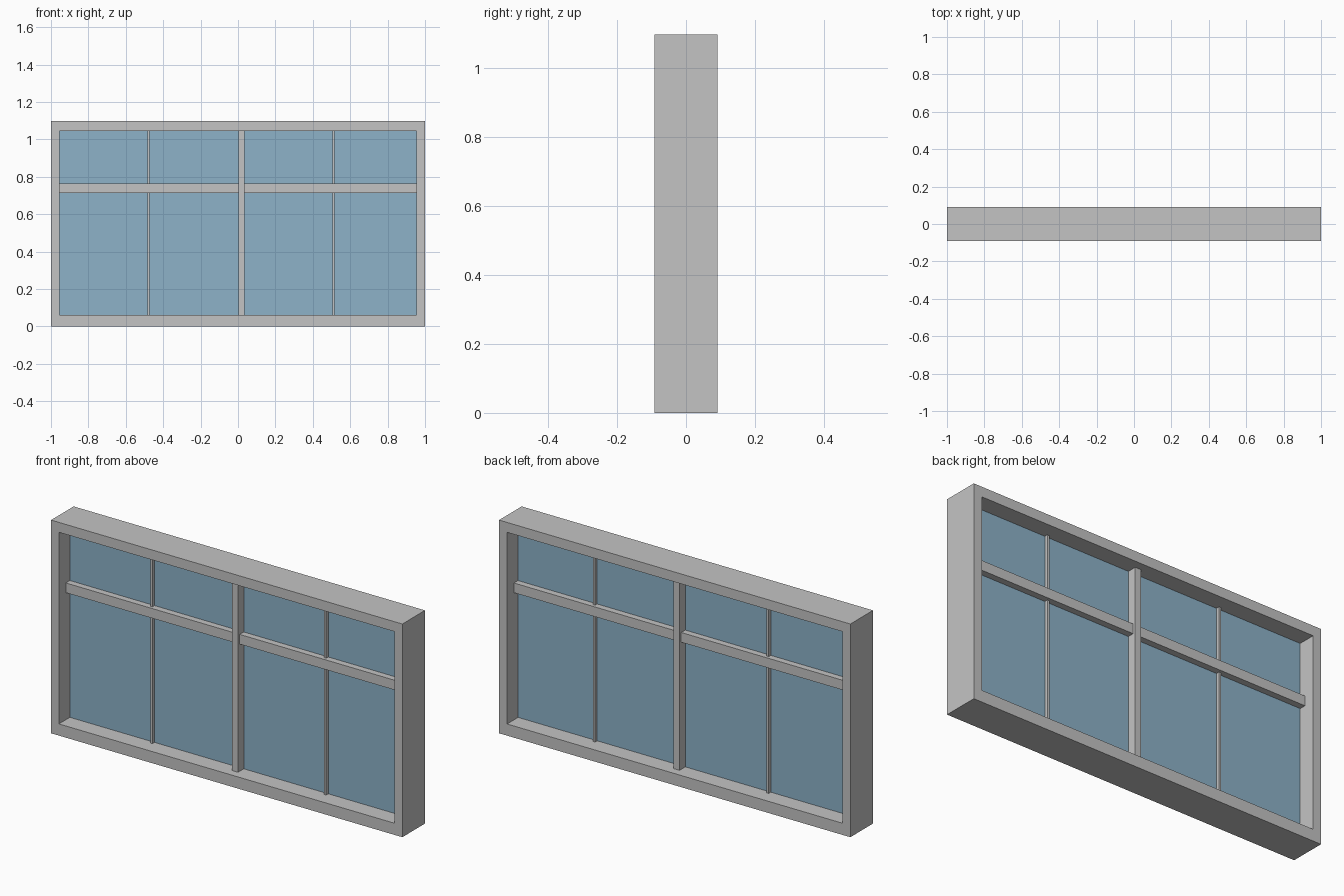
import bpy, bmesh

if "Cube" in bpy.data.objects:
    bpy.data.objects.remove(bpy.data.objects["Cube"])

def material(name, rgb):
    m = bpy.data.materials.new(name)
    m.diffuse_color = (*rgb, 1.0)
    m.use_nodes = True
    m.node_tree.nodes["Principled BSDF"].inputs["Base Color"].default_value = m.diffuse_color
    return m

GREY = material("light_grey_paint", (0.552, 0.552, 0.552))
BLUE = material("blue_glass", (0.266, 0.445, 0.578))

def finish(name, bm, mat):
    bmesh.ops.recalc_face_normals(bm, faces=bm.faces)
    me = bpy.data.meshes.new(name)
    bm.to_mesh(me)
    bm.free()
    me.materials.append(mat)
    ob = bpy.data.objects.new(name, me)
    bpy.context.collection.objects.link(ob)
    return ob

def box(name, x0, x1, z0, z1, half_depth, mat):
    """Box spanning x0..x1, z0..z1, centred on y = 0."""
    bm = bmesh.new()
    bmesh.ops.create_cube(bm, size=1)
    for v in bm.verts:
        v.co = (x1 if v.co.x > 0 else x0,
                half_depth if v.co.y > 0 else -half_depth,
                z1 if v.co.z > 0 else z0)
    return finish(name, bm, mat)

# Overall size and opening
D, H = 0.092, 1.097
L, R, B, T = -0.955, 0.954, 0.06, 1.046

# Outer frame: one rectangular ring with a clean opening
bm = bmesh.new()
def ring(x0, x1, z0, z1, y):
    return [bm.verts.new(p) for p in ((x0, y, z0), (x1, y, z0), (x1, y, z1), (x0, y, z1))]
loops = [ring(-1, 1, 0, H, -D), ring(L, R, B, T, -D),
         ring(L, R, B, T, D), ring(-1, 1, 0, H, D)]
for a, b in zip(loops, loops[1:] + loops[:1]):
    for i in range(4):
        j = (i + 1) % 4
        bm.faces.new((a[i], a[j], b[j], b[i]))
finish("outer_frame", bm, GREY)

# Glass pane
box("glass_pane", L, R, B, T, 0.003, BLUE)

# Central mullion
M0, M1 = 0.002, 0.035
box("centre_mullion", M0, M1, B, T, 0.05, GREY)

# Transom and thin glazing bar in each half
for side, x0, x1, bar in (("left", L, M0, -0.479), ("right", M1, R, 0.510)):
    box(side + "_transom", x0, x1, 0.714, 0.764, 0.036, GREY)
    for level, z0, z1 in (("lower", B, 0.714), ("upper", 0.764, T)):
        box(f"{side}_{level}_glazing_bar", bar - 0.006, bar + 0.006, z0, z1, 0.02, GREY)
